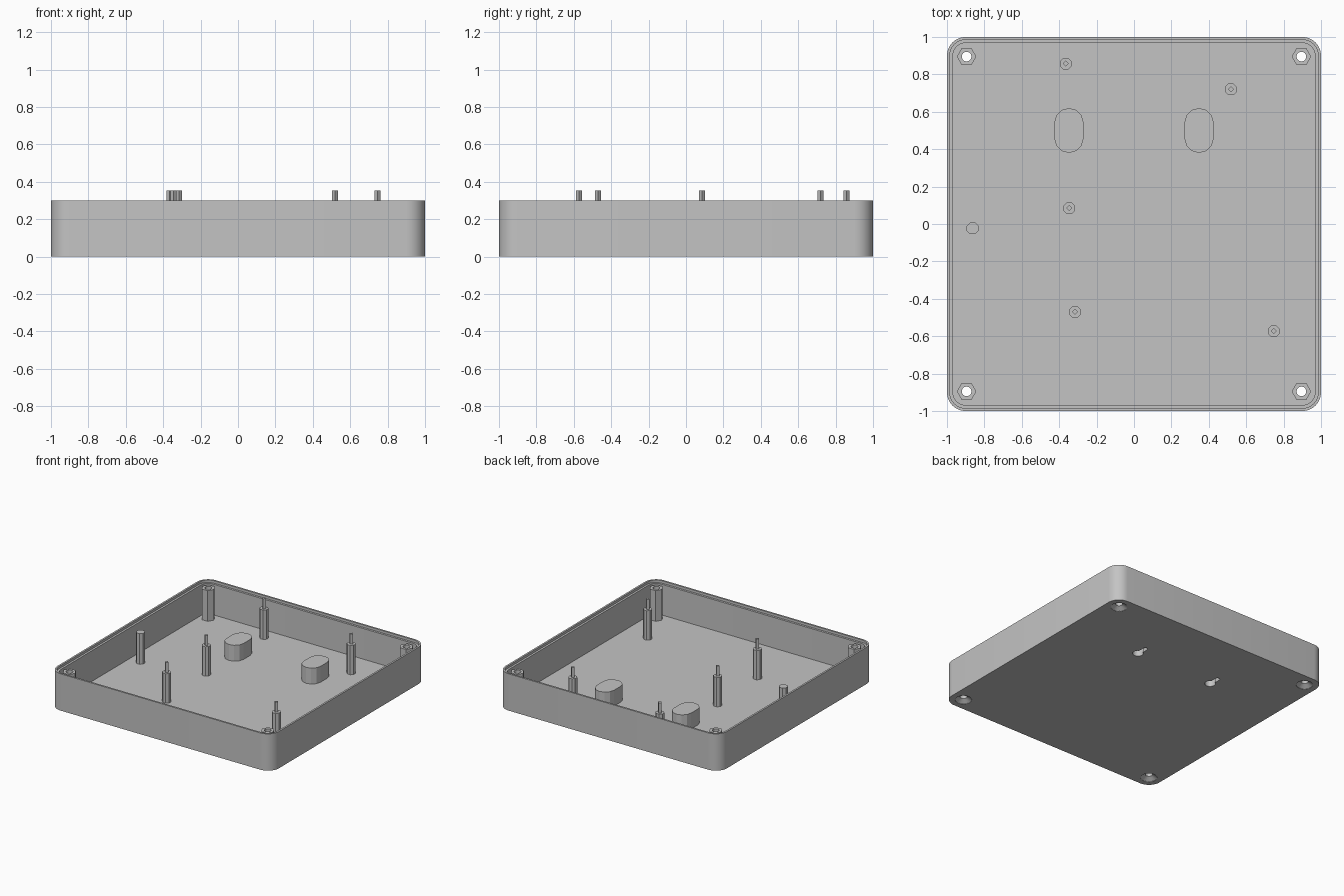
import bpy
import bmesh
from math import sin, cos, pi

if "Cube" in bpy.data.objects:
    bpy.data.objects.remove(bpy.data.objects["Cube"], do_unlink=True)

grey = bpy.data.materials.new("plain grey")
grey.use_nodes = True
colour = (0.55, 0.55, 0.55, 1)
grey.diffuse_color = colour
grey.node_tree.nodes["Principled BSDF"].inputs["Base Color"].default_value = colour

FLOOR, RIM = 0.03, 0.3


def circle(x, y, r, n, turn=0.0):
    return [(x + r * cos(turn + 2 * pi * i / n), y + r * sin(turn + 2 * pi * i / n))
            for i in range(n)]


def slot(x, y, r, half, steps=6):
    """Round-ended slot running along y."""
    return [(x + r * cos(pi * (i / steps + end)),
             y + (half if end == 0 else -half) + r * sin(pi * (i / steps + end)))
            for end in (0, 1) for i in range(steps + 1)]


def rounded_square(size, r, steps=8):
    c = size - r
    points = []
    for k, (sx, sy) in enumerate(((1, 1), (-1, 1), (-1, -1), (1, -1))):
        for i in range(steps + 1):
            a = pi / 2 * (k + i / steps)
            points.append((sx * c + r * cos(a), sy * c + r * sin(a)))
    return points


def loft(name, *rings):
    """Closed solid through (outline, height) rings."""
    bm = bmesh.new()
    loops = [[bm.verts.new((x, y, z)) for x, y in outline] for outline, z in rings]
    for a, b in zip(loops, loops[1:]):
        for i in range(len(a)):
            j = (i + 1) % len(a)
            bm.faces.new((a[i], a[j], b[j], b[i]))
    bm.faces.new(loops[0][::-1])
    bm.faces.new(loops[-1])
    bmesh.ops.recalc_face_normals(bm, faces=bm.faces)
    mesh = bpy.data.meshes.new(name)
    bm.to_mesh(mesh)
    bm.free()
    mesh.materials.append(grey)
    obj = bpy.data.objects.new(name, mesh)
    bpy.context.collection.objects.link(obj)
    return obj


def prism(name, outline, low, high):
    return loft(name, (outline, low), (outline, high))


def activate(obj):
    bpy.ops.object.select_all(action='DESELECT')
    obj.select_set(True)
    bpy.context.view_layer.objects.active = obj


def cut(cutter, *targets):
    cutter.hide_render = True
    for obj in targets:
        mod = obj.modifiers.new("cut", 'BOOLEAN')
        mod.operation = 'DIFFERENCE'
        mod.solver = 'EXACT'
        mod.object = cutter
        activate(obj)
        bpy.ops.object.modifier_apply(modifier=mod.name)
    bpy.data.objects.remove(cutter, do_unlink=True)


# Open tray with a stepped rim
outer, lip, inner = (rounded_square(s, s - 0.9) for s in (1.0, 0.985, 0.968))
tray = loft("tray", (outer, 0), (outer, RIM), (lip, RIM),
            (lip, 0.28), (inner, 0.28), (inner, FLOOR))

# Corner screw bosses with countersunk through holes
for x in (-0.895, 0.895):
    for y in (-0.895, 0.895):
        boss = prism("corner_boss", circle(x, y, 0.052, 6), FLOOR, 0.28)
        wide, narrow = circle(x, y, 0.062, 16), circle(x, y, 0.026, 16)
        cut(loft("screw_cutter", (wide, -0.01), (wide, 0.002),
                 (narrow, 0.026), (narrow, 0.4)), tray, boss)

# Hanging blocks, hollow behind keyholes in the tray bottom
for x in (-0.348, 0.348):
    block = prism("hanging_block", slot(x, 0.5, 0.078, 0.042), FLOOR, 0.16)
    cut(prism("cavity_cutter", slot(x, 0.5, 0.042, 0.042), 0, 0.13), block)
    cut(prism("keyhole_cutter", circle(x, 0.46, 0.04, 16), -0.01, 0.06), tray)
    cut(prism("keyslot_cutter", slot(x, 0.505, 0.018, 0.04), -0.02, 0.07), tray)

# Board standoffs with locating pins
for x, y in ((-0.365, 0.857), (0.518, 0.72), (-0.346, 0.085),
             (-0.315, -0.47), (0.747, -0.573)):
    prism("standoff", circle(x, y, 0.034, 8, pi / 8), FLOOR, 0.27)
    prism("locating_pin", circle(x, y, 0.016, 4), 0.27, 0.352)

# Plain support post
prism("support_post", circle(-0.863, -0.023, 0.034, 8, pi / 8), FLOOR, 0.28)

activate(tray)
bpy.ops.object.shade_smooth_by_angle(angle=pi / 6)
